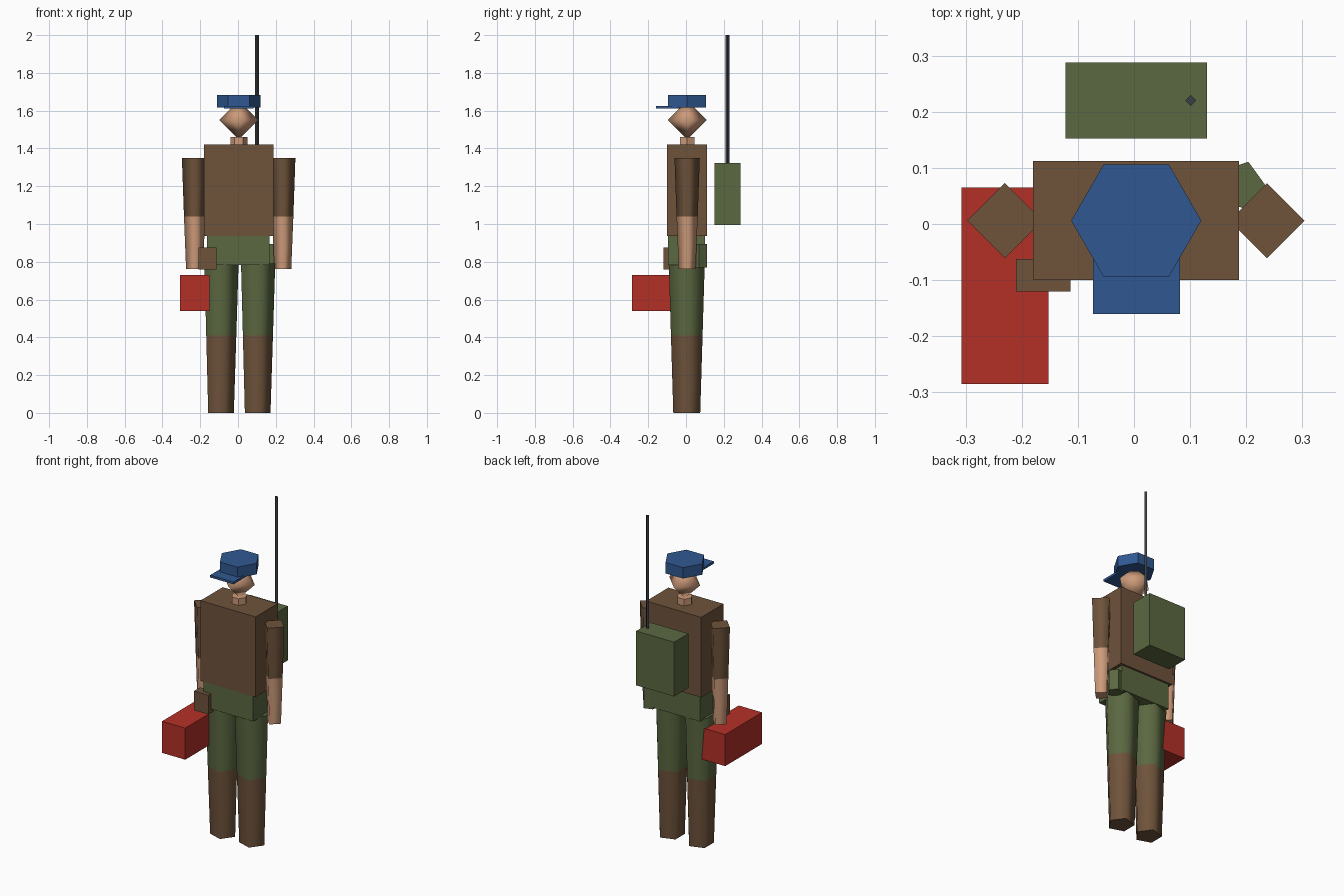
import bpy, bmesh
from math import cos, sin, tau
from mathutils import Vector

cube = bpy.data.objects.get("Cube")
if cube:
    bpy.data.objects.remove(cube, do_unlink=True)


def material(name, rgb):
    linear = [((c / 255 + 0.055) / 1.055) ** 2.4 for c in rgb] + [1]
    mat = bpy.data.materials.new(name)
    mat.use_nodes = True
    mat.diffuse_color = linear
    bsdf = next(n for n in mat.node_tree.nodes if n.type == 'BSDF_PRINCIPLED')
    bsdf.inputs["Base Color"].default_value = linear
    bsdf.inputs["Roughness"].default_value = 0.9
    return mat


BROWN = material("brown cloth", (110, 83, 59))
GREEN = material("olive green", (91, 104, 65))
SKIN = material("skin", (205, 155, 122))
BLUE = material("cap blue", (48, 89, 146))
RED = material("case red", (180, 48, 39))
GREY = material("dark metal", (58, 63, 67))


def finish(name, bm, mats):
    bmesh.ops.recalc_face_normals(bm, faces=bm.faces[:])
    mesh = bpy.data.meshes.new(name)
    bm.to_mesh(mesh)
    bm.free()
    for mat in mats:
        mesh.materials.append(mat)
    obj = bpy.data.objects.new(name, mesh)
    bpy.context.scene.collection.objects.link(obj)
    return obj


def box(name, mat, x, y, z):
    """Box from its (low, high) extents on each axis."""
    bm = bmesh.new()
    bmesh.ops.create_cube(bm, size=1)
    for v in bm.verts:
        v.co = Vector([(lo + hi) / 2 + c * (hi - lo)
                       for c, (lo, hi) in zip(v.co, (x, y, z))])
    return finish(name, bm, [mat])


def prism(name, mats, sides, centre, rings, smooth=False):
    """Stack of (z, radius) rings; each band takes the next material."""
    bm = bmesh.new()
    loops = []
    for z, r in rings:
        angles = [tau * i / sides for i in range(sides)]
        loops.append([bm.verts.new((centre[0] + r * cos(a),
                                    centre[1] + r * sin(a), z)) for a in angles])
    for band, (low, high) in enumerate(zip(loops, loops[1:])):
        for i in range(sides):
            j = (i + 1) % sides
            face = bm.faces.new((low[i], low[j], high[j], high[i]))
            face.material_index = band
            face.smooth = smooth
    for loop, index in ((loops[0], 0), (loops[-1], len(mats) - 1)):
        cap = bm.faces.new(loop)
        cap.material_index = index
        for edge in cap.edges:
            edge.smooth = False
    return finish(name, bm, mats)


# Legs and arms, each tapering downwards and split into two colours
for side, leg_x, arm_x in (("left", 0.097, 0.237), ("right", -0.097, -0.23)):
    prism(side + "_leg", [BROWN, GREEN], 5, (leg_x, 0.004),
          [(0, 0.075), (0.41, 0.088), (0.79, 0.1)], smooth=True)
    prism(side + "_arm", [SKIN, BROWN], 4, (arm_x, 0.006),
          [(0.762, 0.045), (1.04, 0.056), (1.35, 0.067)], smooth=True)

# Body
box("hips", GREEN, (-0.163, 0.168), (-0.095, 0.1), (0.783, 0.937))
box("torso", BROWN, (-0.18, 0.187), (-0.1, 0.112), (0.937, 1.42))
prism("neck", [SKIN], 6, (0.004, 0.006), [(1.41, 0.045), (1.46, 0.045)])

# Head, a smooth four-sided double pyramid
bm = bmesh.new()
bmesh.ops.create_uvsphere(bm, u_segments=4, v_segments=2, radius=0.103)
for v in bm.verts:
    v.co += Vector((0.004, 0.007, 1.55))
for f in bm.faces:
    f.smooth = True
head = finish("head", bm, [SKIN])

# Cap
prism("cap_crown", [BLUE], 6, (0.004, 0.006), [(1.618, 0.116), (1.684, 0.116)])
box("cap_visor", BLUE, (-0.073, 0.082), (-0.16, -0.03), (1.611, 1.625))

# Pack with aerial
box("backpack", GREEN, (-0.122, 0.13), (0.152, 0.288), (0.995, 1.322))
prism("aerial", [GREY], 4, (0.101, 0.22), [(1.31, 0.01), (2.0, 0.01)])

# Belt gear and carried case
prism("canteen", [GREEN], 5, (0.19, 0.068), [(0.77, 0.045), (0.895, 0.045)])
box("belt_pouch", BROWN, (-0.21, -0.113), (-0.12, -0.062), (0.76, 0.875))
box("carried_case", RED, (-0.307, -0.152), (-0.285, 0.065), (0.54, 0.73))
